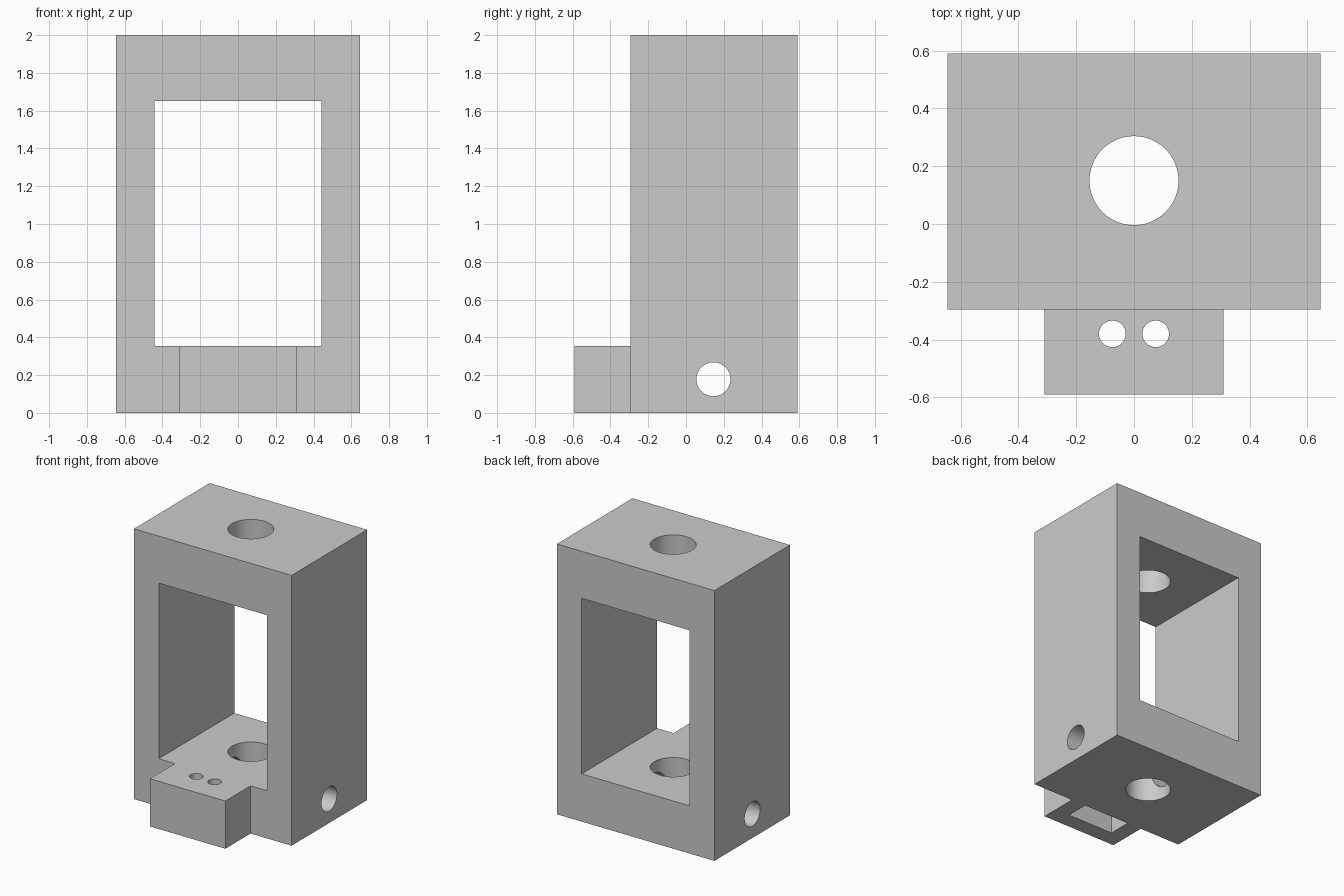
import bpy, bmesh, math
from mathutils import Matrix, Vector

cube = bpy.data.objects.get("Cube")
if cube:
    bpy.data.objects.remove(cube, do_unlink=True)

grey = bpy.data.materials.new("plain grey")
grey.use_nodes = True
colour = (0.6, 0.6, 0.6, 1)
grey.diffuse_color = colour
grey.node_tree.nodes["Principled BSDF"].inputs["Base Color"].default_value = colour


def make(name, bm):
    mesh = bpy.data.meshes.new(name)
    bm.to_mesh(mesh)
    bm.free()
    mesh.materials.append(grey)
    obj = bpy.data.objects.new(name, mesh)
    bpy.context.collection.objects.link(obj)
    return obj


def box(name, low, high):
    bm = bmesh.new()
    low, high = Vector(low), Vector(high)
    size = Matrix.Diagonal((high - low).to_4d())
    bmesh.ops.create_cube(bm, size=1, matrix=Matrix.Translation((low + high) / 2) @ size)
    return make(name, bm)


def rod(name, centre, radius, length, axis="Z"):
    bm = bmesh.new()
    turn = Matrix.Rotation(math.pi / 2, 4, "Y") if axis == "X" else Matrix()
    bmesh.ops.create_cone(bm, cap_ends=True, segments=64, radius1=radius, radius2=radius,
                          depth=length, matrix=Matrix.Translation(centre) @ turn)
    return make(name, bm)


def combine(target, tool, operation):
    tool.hide_render = True
    mod = target.modifiers.new(operation.lower(), "BOOLEAN")
    mod.operation, mod.solver, mod.object = operation, "EXACT", tool
    bpy.context.view_layer.objects.active = target
    bpy.ops.object.modifier_apply(modifier=mod.name)
    bpy.data.objects.remove(tool, do_unlink=True)


# Main block with the window through it
LEDGE, FRONT, BACK = 0.353, -0.295, 0.589
frame = box("bracket_frame", (-0.645, FRONT, 0), (0.645, BACK, 2))
combine(frame, box("window_cutter", (-0.442, -1, LEDGE), (0.442, 1, 1.652)), "DIFFERENCE")

# Front mounting tab, flush with the window ledge
combine(frame, box("front_tab", (-0.309, -0.589, 0), (0.309, FRONT + 0.1, LEDGE)), "UNION")

# Recess under the tab
combine(frame, box("pocket_cutter", (-0.19, -0.468, -0.1), (0.19, FRONT, 0.235)), "DIFFERENCE")

# Shaft bore, cross bore and the two small tab holes
combine(frame, rod("shaft_cutter", (0, 0.15, 1), 0.154, 3), "DIFFERENCE")
combine(frame, rod("cross_cutter", (0, 0.145, 0.178), 0.09, 3, "X"), "DIFFERENCE")
for side in (-1, 1):
    combine(frame, rod("tab_hole_cutter", (side * 0.075, -0.38, 0.2), 0.046, 1), "DIFFERENCE")

# Merge coplanar faces and keep edges crisp
bm = bmesh.new()
bm.from_mesh(frame.data)
bmesh.ops.dissolve_limit(bm, angle_limit=math.radians(0.5), verts=bm.verts, edges=bm.edges)
bm.to_mesh(frame.data)
bm.free()
bpy.ops.object.select_all(action="DESELECT")
frame.select_set(True)
bpy.context.view_layer.objects.active = frame
bpy.ops.object.shade_smooth_by_angle(angle=math.radians(30))
